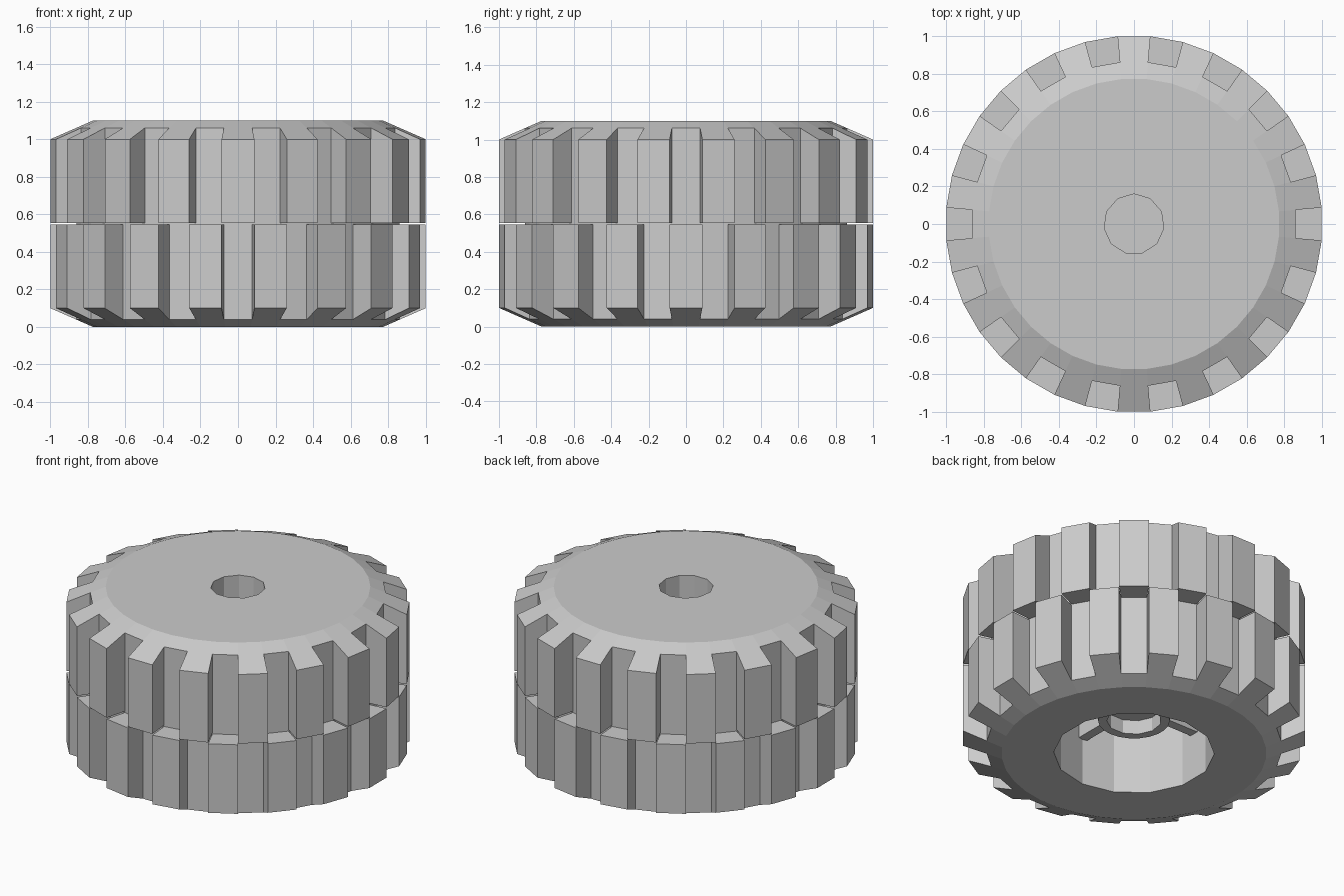
import bpy, bmesh, math
from math import cos, sin, radians

cube = bpy.data.objects.get("Cube")
if cube:
    bpy.data.objects.remove(cube, do_unlink=True)

HEIGHT, MID = 1.1, 0.55
R_OUT = 1 / cos(radians(5))     # tread corners, so the flats sit at 1
R_CORE, R_CAP = 0.865, 0.775
Z_EDGE = 0.1                    # height where the bevel meets the tread
TEETH = 18

grey = bpy.data.materials.new("light_grey")
grey.use_nodes = True
colour = (0.6, 0.6, 0.6, 1)
grey.diffuse_color = colour
bsdf = next(n for n in grey.node_tree.nodes if n.type == 'BSDF_PRINCIPLED')
bsdf.inputs["Base Color"].default_value = colour


def bevel_z(r):
    """Height of the lower bevel at radius r."""
    return Z_EDGE * (r - R_CAP) / (R_OUT - R_CAP)


def finish(name, bm):
    bmesh.ops.recalc_face_normals(bm, faces=bm.faces)
    mesh = bpy.data.meshes.new(name)
    bm.to_mesh(mesh)
    bm.free()
    mesh.materials.append(grey)
    obj = bpy.data.objects.new(name, mesh)
    bpy.context.collection.objects.link(obj)
    return obj


def lathe(name, profile, sides, start):
    """Closed solid from (radius, z) rings, capped at both ends."""
    bm = bmesh.new()
    rings = []
    for r, z in profile:
        angles = [radians(start + 360 * i / sides) for i in range(sides)]
        rings.append([bm.verts.new((r * cos(a), r * sin(a), z)) for a in angles])
    for low, high in zip(rings, rings[1:]):
        for i in range(sides):
            j = (i + 1) % sides
            bm.faces.new((low[i], low[j], high[j], high[i]))
    bm.faces.new(rings[0])
    bm.faces.new(rings[-1])
    return finish(name, bm)


def cylinder(name, r, z0, z1, sides, start=90):
    return lathe(name, [(r, z0), (r, z1)], sides, start)


def cut(target, cutter):
    mod = target.modifiers.new("cut", 'BOOLEAN')
    mod.operation = 'DIFFERENCE'
    mod.solver = 'EXACT'
    mod.object = cutter
    bpy.context.view_layer.objects.active = target
    bpy.ops.object.modifier_apply(modifier=mod.name)
    bpy.data.objects.remove(cutter, do_unlink=True)


def tread(name, centre, flip):
    """Ring of wedge lugs; the upper row is the lower one turned over."""
    bm = bmesh.new()
    r_in = R_CORE - 0.02
    section = [(r_in, bevel_z(r_in)), (R_OUT, Z_EDGE),
               (R_OUT, MID - 0.004), (r_in, MID - 0.004)]
    for k in range(TEETH):
        ends = []
        for side in (-5, 5):
            a = radians(centre + 360 * k / TEETH + side)
            ends.append([bm.verts.new((r * cos(a), r * sin(a), HEIGHT - z if flip else z))
                         for r, z in section])
        a_end, b_end = ends
        bm.faces.new(a_end)
        bm.faces.new(b_end)
        for i in range(4):
            j = (i + 1) % 4
            bm.faces.new((a_end[i], a_end[j], b_end[j], b_end[i]))
    return finish(name, bm)


# Solid bevelled core, hollowed from below and bored from above
z_core = bevel_z(R_CORE)
core = lathe("wheel_core", [(R_CAP, 0), (R_CORE, z_core),
                            (R_CORE, HEIGHT - z_core), (R_CAP, HEIGHT)], 2 * TEETH, 5)
cut(core, cylinder("cavity_cutter", 0.47, -0.1, 0.95, 14))
cut(core, cylinder("bore_cutter", 0.16, 0.9, 1.2, 11))

# Two staggered rows of tread lugs
tread("lower_tread", 0, False)
tread("upper_tread", 10, True)

# Hub tube inside the cavity, blind from both ends
hub = cylinder("hub", 0.21, 0.22, 0.95, 22)
cut(hub, cylinder("bore_cutter", 0.16, 0.34, 1.0, 11))
cut(hub, cylinder("recess_cutter", 0.16, 0.1, 0.31, 11))

# Four ribs joining the hub to the cavity wall
for k, name in enumerate(("left_rib", "back_rib", "right_rib", "front_rib")):
    bm = bmesh.new()
    bmesh.ops.create_cube(bm, size=1)
    bmesh.ops.scale(bm, vec=(0.29, 0.06, 0.65), verts=bm.verts)
    rib = finish(name, bm)
    a = radians(90 * k)
    rib.location = (0.335 * cos(a), 0.335 * sin(a), 0.625)
    rib.rotation_euler.z = a
